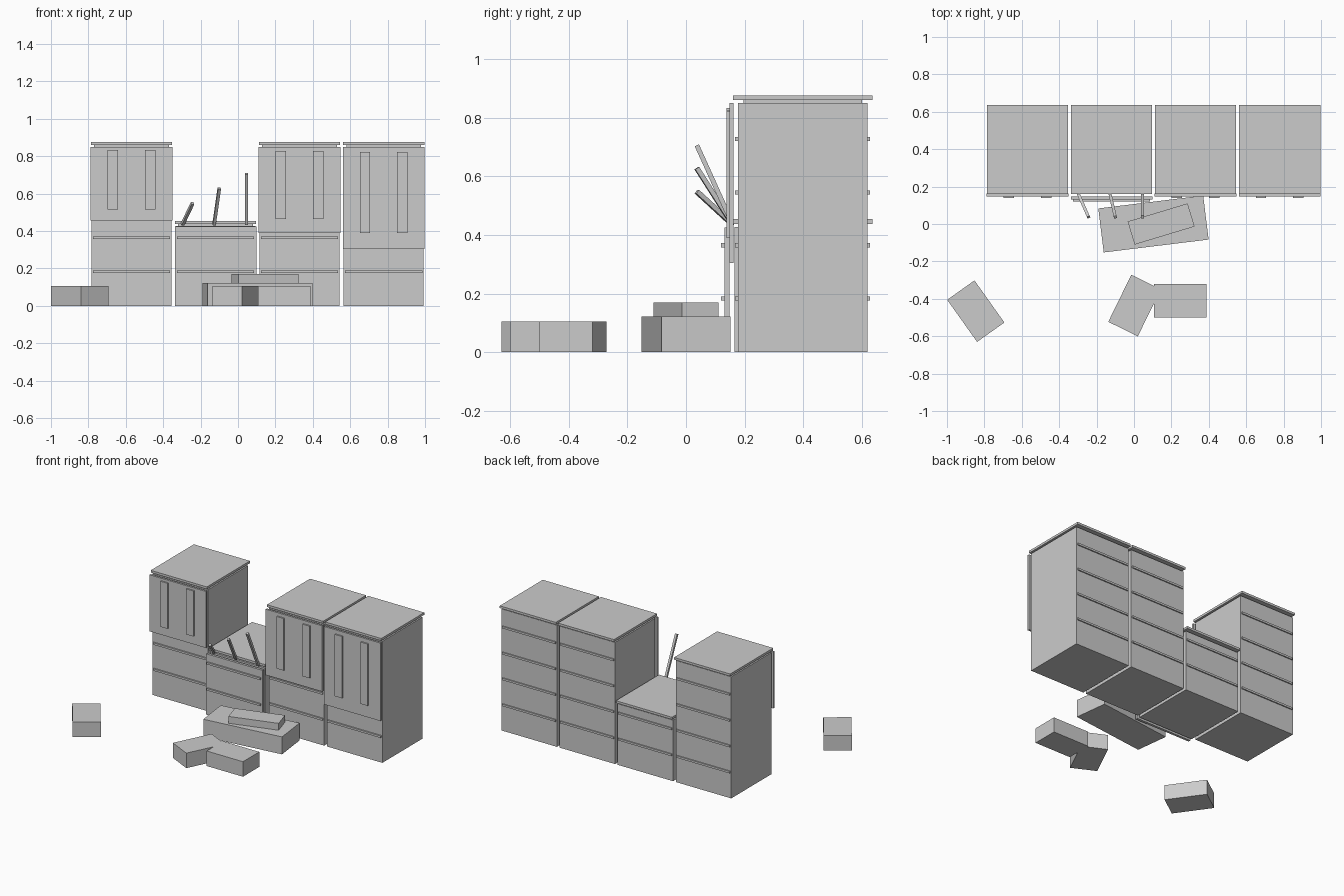
import bpy, math
from mathutils import Vector

old = bpy.data.objects.get("Cube")
if old:
    bpy.data.objects.remove(old, do_unlink=True)

grey = bpy.data.materials.new("concrete_grey")
grey.use_nodes = True
COLOUR = (0.6, 0.6, 0.6, 1)
grey.diffuse_color = COLOUR
grey.node_tree.nodes["Principled BSDF"].inputs["Base Color"].default_value = COLOUR


def block(name, centre, size, angle=0):
    """Flat-faced box with its scale applied and turned about z."""
    bpy.ops.mesh.primitive_cube_add(size=1, location=centre)
    ob = bpy.context.object
    ob.name = name
    ob.data.name = name
    for v in ob.data.vertices:
        v.co = Vector(a * b for a, b in zip(v.co, size))
    ob.rotation_euler.z = math.radians(angle)
    ob.data.materials.append(grey)
    return ob


def slab(name, x, width, y0, y1, z0, z1):
    """Box centred on x, given by its depth and height limits."""
    return block(name, (x, (y0 + y1) / 2, (z0 + z1) / 2), (width, y1 - y0, z1 - z0))


def rod(name, start, end, thick):
    """Square bar between two points."""
    a, b = Vector(start), Vector(end)
    ob = block(name, (a + b) / 2, (thick, thick, (b - a).length))
    ob.rotation_euler = (b - a).to_track_quat("Z", "Y").to_euler()
    return ob


FRONT, BACK = 0.177, 0.62
BODY_W, CAP_W, BAND_W = 0.428, 0.434, 0.413
FLOORS = [0.183, 0.365, 0.545, 0.727]


def roof(name, x, z):
    # recessed neck with an overhanging roof plate
    slab(name + "_roof_neck", x, 0.4, 0.196, 0.6, z, z + 0.011)
    slab(name + "_roof_plate", x, CAP_W, 0.16, 0.636, z + 0.011, z + 0.027)


def bands(name, x, face, outward, levels):
    # thin ledges marking each floor
    for i, z in enumerate(levels):
        slab(f"{name}_{i + 1}", x, BAND_W, min(face, face + outward),
             max(face, face + outward), z - 0.007, z + 0.007)


# Tall towers: name, centre x, bottom of hanging facade, strip bottom, strip top
TOWERS = [
    ("right_tower", -0.57, 0.455, 0.515, 0.833),
    ("inner_left_tower", 0.329, 0.39, 0.463, 0.827),
    ("outer_left_tower", 0.779, 0.305, 0.39, 0.822),
]
for name, x, facade_z, strip_z0, strip_z1 in TOWERS:
    slab(name + "_body", x, BODY_W, FRONT, BACK, 0, 0.85)
    roof(name, x, 0.85)
    bands(name + "_front_ledge", x, FRONT, -0.01, FLOORS)
    bands(name + "_back_ledge", x, BACK, 0.008, FLOORS)
    slab(name + "_facade", x, 0.437, 0.148, 0.162, facade_z, 0.85)
    for side, dx in (("right", -0.1), ("left", 0.1)):
        slab(f"{name}_{side}_strip", x + dx, 0.056, 0.138, 0.148, strip_z0, strip_z1)

# Broken low tower with a loosened front wall
LOW_X = -0.12
slab("low_tower_body", LOW_X, BODY_W, 0.166, BACK, 0, 0.427)
roof("low_tower", LOW_X, 0.427)
slab("low_tower_front_wall", LOW_X, 0.436, 0.131, 0.148, 0, 0.425)
bands("low_tower_front_ledge", LOW_X, 0.131, -0.011, FLOORS[:2])
bands("low_tower_back_ledge", LOW_X, BACK, 0.008, FLOORS[:2])

# Bent bars sticking out of the broken top
rod("short_bar", (-0.297, 0.16, 0.435), (-0.243, 0.037, 0.548), 0.016)
rod("middle_bar", (-0.128, 0.16, 0.435), (-0.1, 0.037, 0.628), 0.016)
rod("long_bar", (0.046, 0.16, 0.435), (0.046, 0.037, 0.706), 0.016)

# Fallen rubble
block("large_rubble", (0.104, 0, 0.061), (0.565, 0.237, 0.122), 7)
block("top_rubble", (0.145, 0, 0.146), (0.335, 0.129, 0.048), 16.8)
block("far_rubble", (-0.846, -0.466, 0.0525), (0.276, 0.179, 0.105), -54.6)
block("turned_rubble", (0.003, -0.436, 0.0525), (0.28, 0.176, 0.105), 63.9)
block("straight_rubble", (0.248, -0.41, 0.0525), (0.281, 0.18, 0.105))
